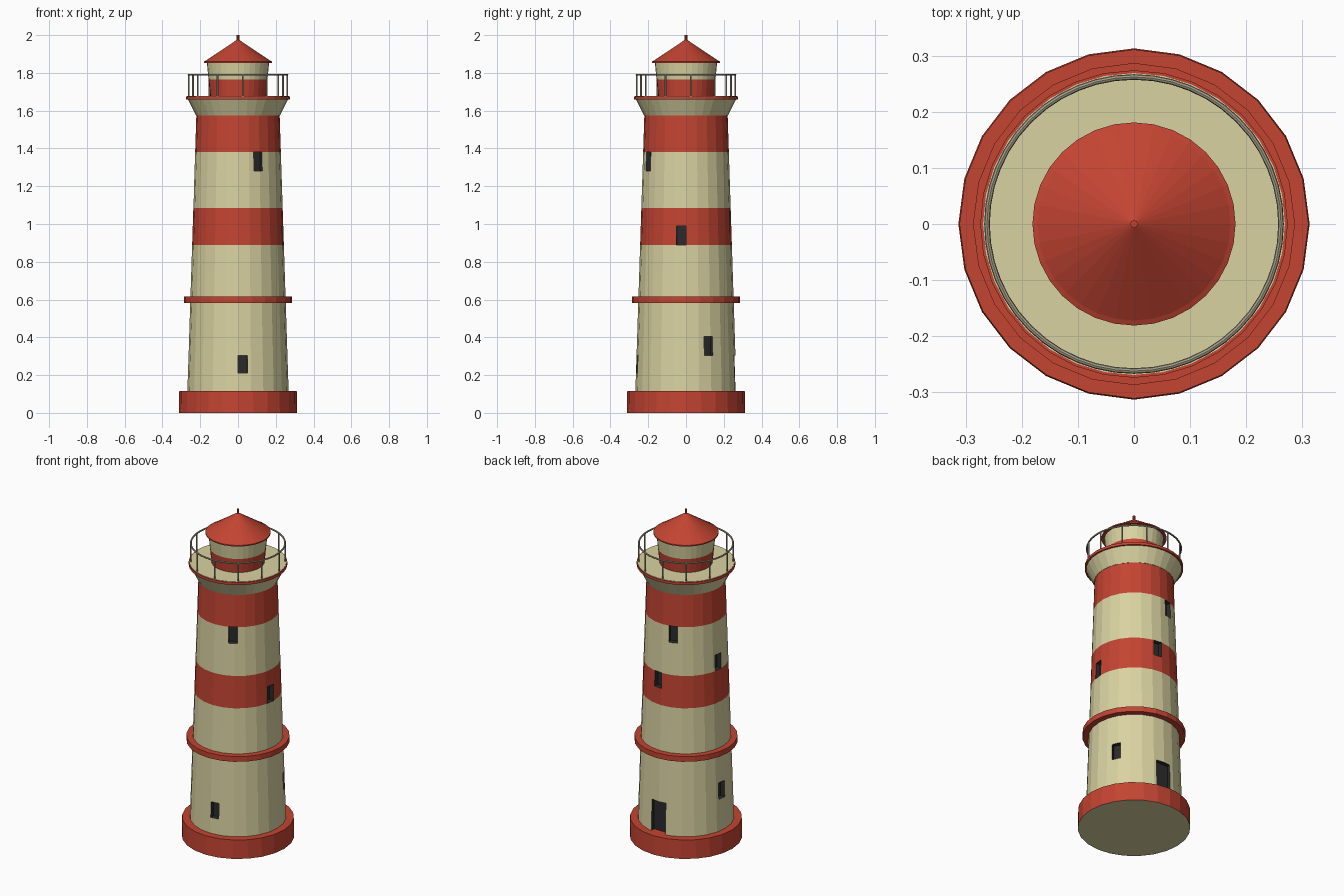
import bpy, bmesh, math
from mathutils import Matrix, Vector

if "Cube" in bpy.data.objects:
    bpy.data.objects.remove(bpy.data.objects["Cube"])


def material(name, rgb):
    m = bpy.data.materials.new(name)
    m.diffuse_color = (*rgb, 1)
    m.use_nodes = True
    m.node_tree.nodes["Principled BSDF"].inputs["Base Color"].default_value = m.diffuse_color
    return m


RED = material("brick red", (0.55, 0.058, 0.032))
CREAM = material("cream", (0.70, 0.65, 0.36))
DARK = material("dark opening", (0.024, 0.024, 0.026))
STONE = material("rail grey", (0.38, 0.35, 0.25))


def finish(name, bm, mats):
    bmesh.ops.recalc_face_normals(bm, faces=bm.faces)
    me = bpy.data.meshes.new(name)
    bm.to_mesh(me)
    bm.free()
    for m in mats:
        me.materials.append(m)
    ob = bpy.data.objects.new(name, me)
    bpy.context.collection.objects.link(ob)
    return ob


def lathe(name, profile, sides, mats, rule=None):
    """Revolve (radius, z) points round z with flat caps; rule(face) picks the material."""
    bm = bmesh.new()
    rings = []
    for r, z in profile:
        rings.append([bm.verts.new((r * math.cos(math.tau * i / sides),
                                    r * math.sin(math.tau * i / sides), z))
                      for i in range(sides)])
    for a, b in zip(rings, rings[1:]):
        for i in range(sides):
            j = (i + 1) % sides
            bm.faces.new((a[i], a[j], b[j], b[i]))
    bm.faces.new(rings[0][::-1])
    bm.faces.new(rings[-1])
    bm.normal_update()
    if rule:
        for f in bm.faces:
            f.material_index = rule(f)
    return finish(name, bm, mats)


# Base plinth, with a pale underside
lathe("base", [(0.313, 0), (0.311, 0.115)], 24, [RED, CREAM],
      lambda f: 1 if f.normal.z < -0.5 else 0)


# Tapered tower with two red bands
def tower_radius(z):
    return 0.268 - (z - 0.115) * 0.0325


def band(f):
    z = f.calc_center_median().z
    return 1 if 0.89 < z < 1.085 or z > 1.38 else 0


tower = lathe("tower", [(tower_radius(z), z) for z in (0.05, 0.89, 1.085, 1.38, 1.60)],
              24, [CREAM, RED, DARK], band)

# Window and door recesses: angle in degrees, bottom, top, width
openings = [(-84.5, 0.21, 0.305, 0.05), (27.5, 0.305, 0.405, 0.05),
            (175, 0.305, 0.405, 0.05), (-6, 0.89, 0.99, 0.05),
            (84, 0.99, 1.085, 0.05), (175, 1.085, 1.18, 0.05),
            (-62, 1.28, 1.38, 0.05), (106.5, 1.28, 1.38, 0.05),
            (89, 0.112, 0.305, 0.095)]
bm = bmesh.new()
for angle, z0, z1, width in openings:
    r = tower_radius((z0 + z1) / 2)
    bmesh.ops.create_cube(bm, size=1, matrix=(
        Matrix.Rotation(math.radians(angle), 4, 'Z')
        @ Matrix.Translation((r + 0.01, 0, (z0 + z1) / 2))
        @ Matrix.Diagonal((0.08, width, z1 - z0, 1))))
cutter = finish("opening_cutter", bm, [DARK])
cutter.hide_render = True
cutter.hide_viewport = False
cutter.display_type = 'WIRE'
mod = tower.modifiers.new("openings", 'BOOLEAN')
mod.operation = 'DIFFERENCE'
mod.solver = 'EXACT'
mod.material_mode = 'TRANSFER'
mod.object = cutter

# Apply the cut and drop the cutter
deps = bpy.context.evaluated_depsgraph_get()
cut = bpy.data.meshes.new_from_object(tower.evaluated_get(deps))
tower.modifiers.clear()
tower.data = cut
bpy.data.objects.remove(cutter)

# String course round the tower
lathe("middle_ring", [(0.25, 0.583), (0.287, 0.583), (0.287, 0.615), (0.25, 0.615)], 24, [RED])

# Flared gallery support, red rim and pale deck
lathe("gallery_support", [(0.222, 1.575), (0.266, 1.662)], 32, [CREAM])
lathe("gallery_rim", [(0.274, 1.660), (0.274, 1.676)], 32, [RED])
lathe("gallery_deck", [(0.269, 1.670), (0.269, 1.678)], 32, [CREAM])

# Lantern room, red below and cream above
lathe("lantern_room", [(0.147, 1.670), (0.156, 1.765), (0.165, 1.856)], 32, [RED, CREAM],
      lambda f: 1 if f.calc_center_median().z > 1.765 else 0)

# Conical roof with a thin lip, and its finial
lathe("roof", [(0.181, 1.853), (0.181, 1.860), (0.172, 1.864), (0.006, 1.975)], 32, [RED])
lathe("finial", [(0.007, 1.965), (0.007, 2.0)], 8, [RED])

# Railing: hoop on evenly spaced posts
R = 0.262
lathe_hoop = bmesh.new()
N, M = 48, 8
hoop = [[lathe_hoop.verts.new((
    (R + 0.005 * math.cos(math.tau * j / M)) * math.cos(math.tau * i / N),
    (R + 0.005 * math.cos(math.tau * j / M)) * math.sin(math.tau * i / N),
    1.79 + 0.005 * math.sin(math.tau * j / M))) for j in range(M)] for i in range(N)]
for i in range(N):
    for j in range(M):
        a, b = hoop[i], hoop[(i + 1) % N]
        k = (j + 1) % M
        lathe_hoop.faces.new((a[j], b[j], b[k], a[k]))
finish("railing_hoop", lathe_hoop, [STONE])

bm = bmesh.new()
for k in range(12):
    a = math.radians(5.5 + 30 * k)
    bmesh.ops.create_cone(bm, cap_ends=True, segments=8, radius1=0.0045, radius2=0.0045,
                          depth=0.12, matrix=Matrix.Translation(
                              Vector((R * math.cos(a), R * math.sin(a), 1.73))))
finish("railing_posts", bm, [STONE])
